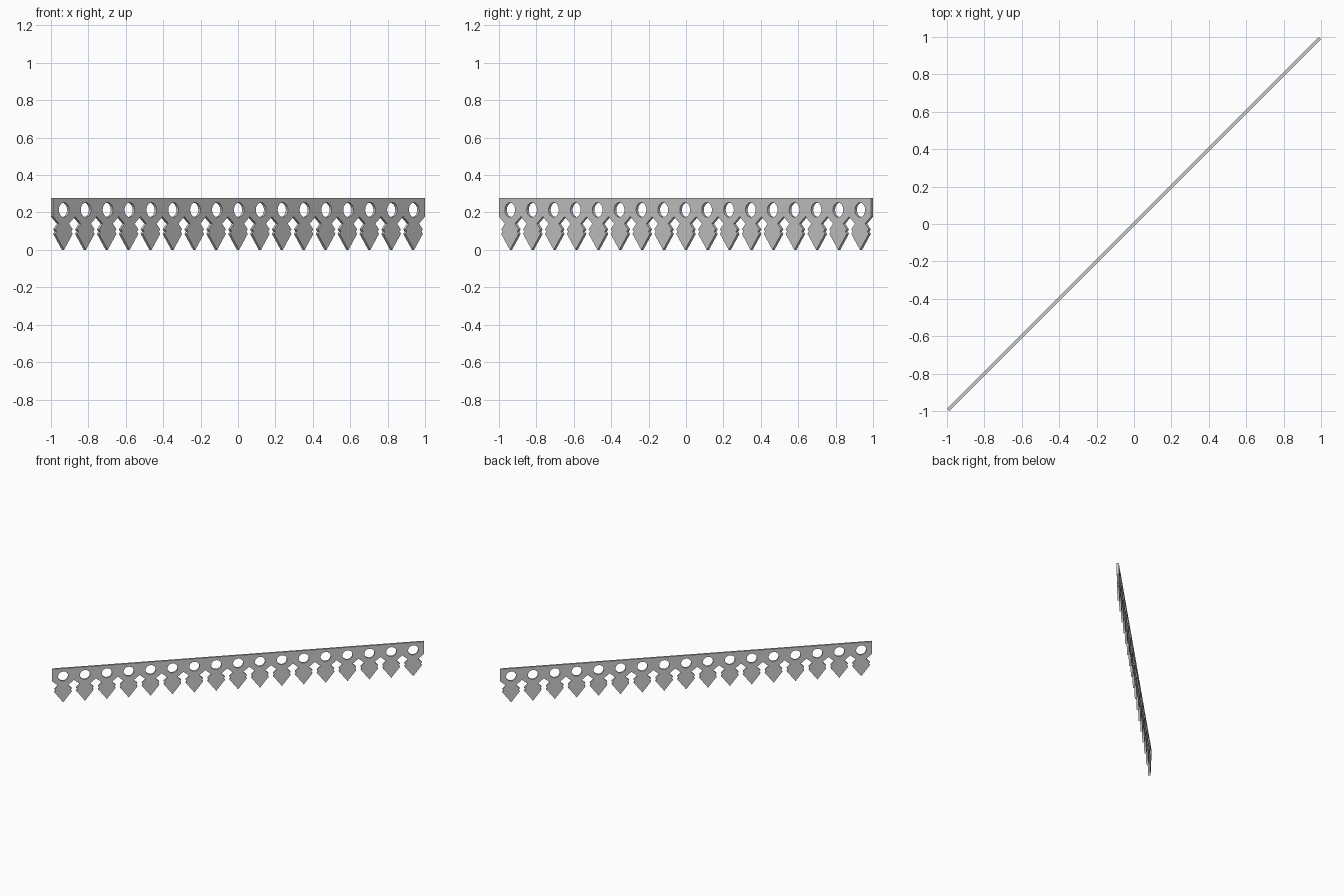
import bpy, bmesh, math
from mathutils import Matrix

if "Cube" in bpy.data.objects:
    bpy.data.objects.remove(bpy.data.objects["Cube"])

N, T = 17, 0.016                  # pendants, board thickness
L = 2 * math.sqrt(2) - T          # run length on the diagonal
W = L / N
H, HOLE_Z, R, SIDES = 0.278, 0.214, 0.039, 16

# Right half of one pendant, top to tip (along, z)
half = [(W / 2, H), (W / 2, 0.178), (0.038, 0.140), (0.066, 0.110),
        (0.055, 0.098), (0.066, 0.086)]
outline = half + [(0, 0)] + [(-u, z) for u, z in reversed(half)]
hole = [(R * math.cos(2 * math.pi * i / SIDES), HOLE_Z + R * math.sin(2 * math.pi * i / SIDES))
        for i in range(SIDES)]


def pendant_mesh():
    bm = bmesh.new()
    edges = []
    for loop in (outline, hole):
        vs = [bm.verts.new((u, -T / 2, z)) for u, z in loop]
        edges += [bm.edges.new((vs[i], vs[(i + 1) % len(vs)])) for i in range(len(vs))]
    bmesh.ops.triangle_fill(bm, edges=edges, use_beauty=True)
    # thicken the pierced board
    ext = bmesh.ops.extrude_face_region(bm, geom=bm.faces[:], use_keep_orig=True)
    bmesh.ops.translate(bm, vec=(0, T, 0),
                        verts=[g for g in ext["geom"] if isinstance(g, bmesh.types.BMVert)])
    bmesh.ops.recalc_face_normals(bm, faces=bm.faces[:])
    me = bpy.data.meshes.new("pendant")
    bm.to_mesh(me)
    bm.free()
    return me


# Row of pendants along the diagonal
mesh = pendant_mesh()
turn = Matrix.Rotation(math.radians(45), 4, 'Z')
for i in range(N):
    ob = bpy.data.objects.new(f"trim_pendant_{i + 1}", mesh)
    ob.matrix_world = turn @ Matrix.Translation(((i - (N - 1) / 2) * W, 0, 0))
    bpy.context.collection.objects.link(ob)
